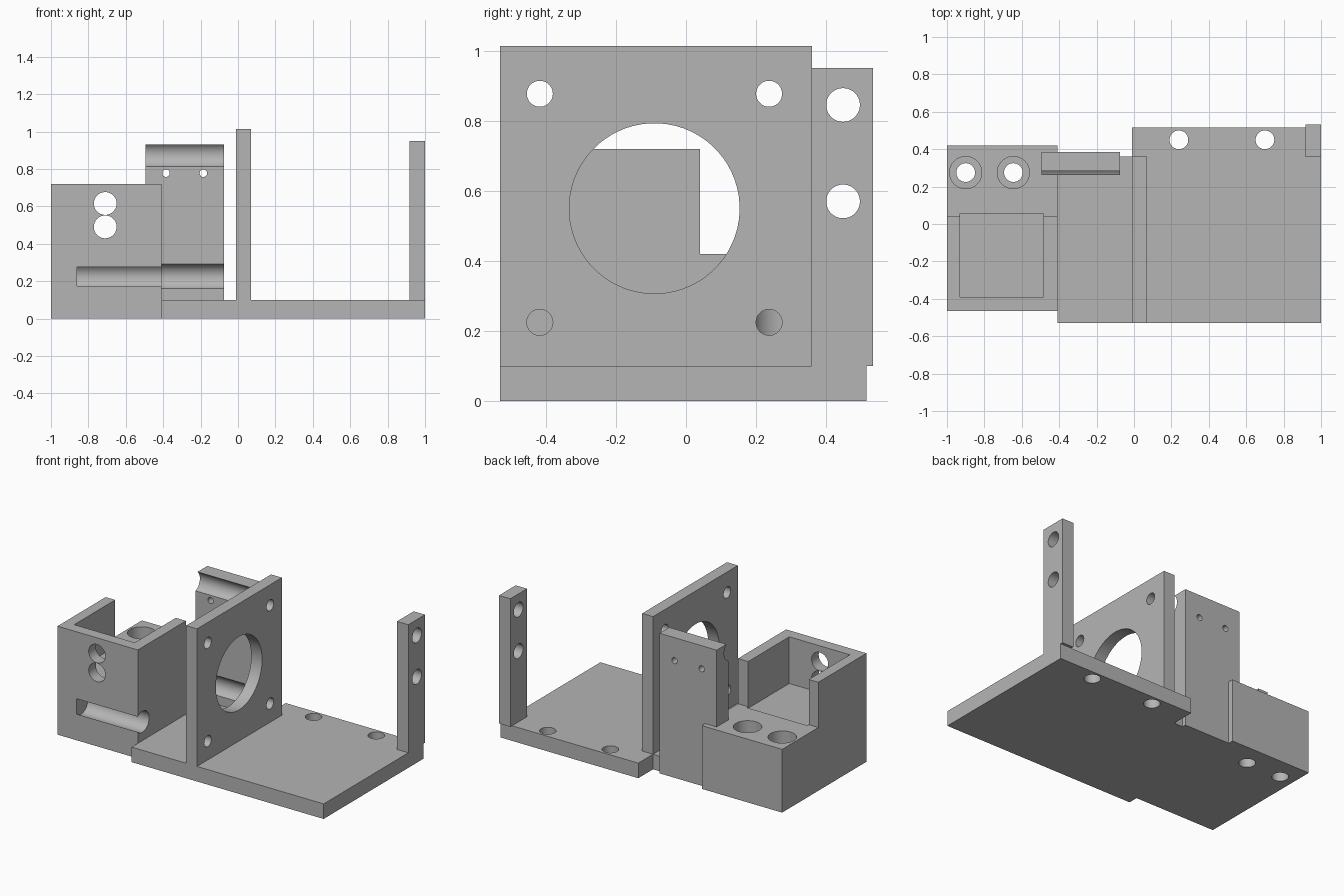
import bpy, bmesh, math

cube = bpy.data.objects.get("Cube")
if cube:
    bpy.data.objects.remove(cube, do_unlink=True)

grey = bpy.data.materials.new("plain grey")
grey.use_nodes = True
colour = (0.46, 0.46, 0.46, 1)
grey.diffuse_color = colour
grey.node_tree.nodes["Principled BSDF"].inputs["Base Color"].default_value = colour


def prism(name, points, axis, lo, hi):
    """Extrude a flat outline along an axis (outline is yz, xz or xy)."""
    def place(u, v, w):
        return {"x": (w, u, v), "y": (u, w, v), "z": (u, v, w)}[axis]
    bm = bmesh.new()
    ends = [[bm.verts.new(place(u, v, w)) for u, v in points] for w in (lo, hi)]
    n = len(points)
    for ring in ends:
        bm.faces.new(ring)
    for i in range(n):
        j = (i + 1) % n
        bm.faces.new((ends[0][i], ends[0][j], ends[1][j], ends[1][i]))
    bmesh.ops.recalc_face_normals(bm, faces=bm.faces)
    mesh = bpy.data.meshes.new(name)
    bm.to_mesh(mesh)
    bm.free()
    mesh.materials.append(grey)
    obj = bpy.data.objects.new(name, mesh)
    bpy.context.collection.objects.link(obj)
    return obj


def rect(u0, u1, v0, v1):
    return [(u0, v0), (u1, v0), (u1, v1), (u0, v1)]


def drill(u, v, r, axis, lo, hi):
    """Round cutter centred on (u, v)."""
    angles = [math.tau * (i + 0.5) / 64 for i in range(64)]
    circle = [(u + r * math.cos(a), v + r * math.sin(a)) for a in angles]
    return prism("cutter", circle, axis, lo, hi)


def finish(obj, cutters):
    """Cut the part, then smooth the bores and keep edges sharp."""
    bpy.ops.object.select_all(action="DESELECT")
    bpy.context.view_layer.objects.active = obj
    obj.select_set(True)
    for cutter in cutters:
        cutter.hide_render = True
        mod = obj.modifiers.new("cut", "BOOLEAN")
        mod.operation = "DIFFERENCE"
        mod.solver = "EXACT"
        mod.object = cutter
        bpy.ops.object.modifier_apply(modifier=mod.name)
        bpy.data.objects.remove(cutter, do_unlink=True)
    bpy.ops.object.shade_smooth_by_angle()


# Shared rod positions
ROD_Y = (-0.417, 0.237)
ROD_Z = (0.225, 0.877)
ROD_R = 0.07

# Base plate, narrower behind at the box end
base = prism("base_plate", [(-0.41, -0.53), (1, -0.53), (1, 0.515), (-0.01, 0.515),
                            (-0.01, 0.36), (-0.41, 0.36)], "z", 0, 0.1)
finish(base, [drill(x, 0.45, 0.05, "z", -0.1, 0.2) for x in (0.24, 0.70)])

# Upright motor plate with a large opening and corner holes
plate = prism("motor_plate", rect(-0.53, 0.36, 0.0, 1.013), "x", -0.01, 0.07)
finish(plate, [drill(-0.09, 0.55, 0.243, "x", -0.1, 0.2)]
       + [drill(y, z, 0.037, "x", -0.1, 0.2) for y in ROD_Y for z in ROD_Z])

# Corner post with two holes
post = prism("corner_post", rect(0.358, 0.533, 0.1, 0.95), "x", 0.917, 1)
finish(post, [drill(0.448, z, 0.048, "x", 0.8, 1.1) for z in (0.57, 0.845)])

# Box with high front half, open pocket, rod bores and counterbored screw holes
box = prism("box", [(-0.465, 0), (0.42, 0), (0.42, 0.42), (0.04, 0.42),
                    (0.04, 0.72), (-0.465, 0.72)], "x", -1, -0.41)
cuts = [prism("cutter", rect(-0.93, -0.485, -0.39, 0.055), "z", 0.41, 0.9)]
cuts += [drill(-0.71, z, 0.061, "y", -0.6, -0.3) for z in (0.49, 0.615)]
cuts += [drill(y, ROD_Z[0], ROD_R, "x", -0.86, -0.3) for y in ROD_Y]
for x in (-0.9, -0.645):
    cuts += [drill(x, 0.275, 0.086, "z", 0.1, 0.6), drill(x, 0.275, 0.05, "z", -0.1, 0.3)]
finish(box, cuts)

# Rod support panel resting on the box, with two rod grooves and two pin holes
panel = prism("rod_panel", [(-0.41, 0), (-0.075, 0), (-0.075, 0.93), (-0.495, 0.93),
                            (-0.495, 0.42), (-0.41, 0.42)], "y", 0.262, 0.385)
finish(panel, [drill(ROD_Y[1], z, ROD_R, "x", -0.6, 0.1) for z in ROD_Z]
       + [drill(x, 0.777, 0.02, "y", 0.1, 0.5) for x in (-0.385, -0.185)])
